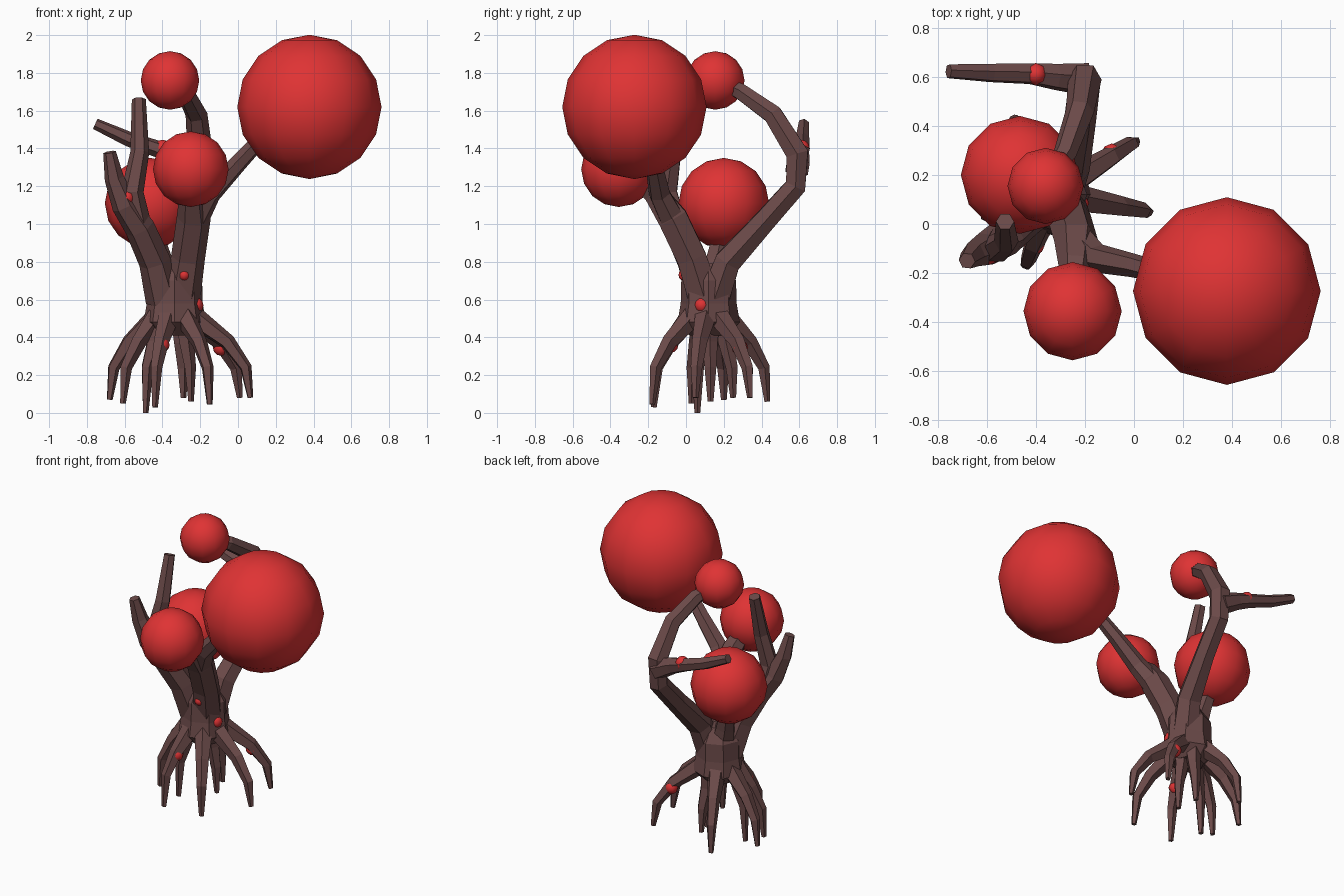
import bpy, bmesh, math
from mathutils import Vector


def material(name, col):
    m = bpy.data.materials.new(name)
    m.diffuse_color = (*col, 1)
    return m


BARK = material("dark bark", (0.147, 0.068, 0.066))
RED = material("red foliage", (0.74, 0.033, 0.034))


def finish(bm, name, mat, smooth):
    bmesh.ops.recalc_face_normals(bm, faces=bm.faces)
    me = bpy.data.meshes.new(name)
    bm.to_mesh(me)
    bm.free()
    me.materials.append(mat)
    for p in me.polygons:
        p.use_smooth = smooth
    ob = bpy.data.objects.new(name, me)
    bpy.context.collection.objects.link(ob)
    return ob


def limb(name, pts, sides=6):
    """Tapered faceted tube through (x, y, z, radius) points."""
    P = [Vector(p[:3]) for p in pts]
    bm = bmesh.new()
    rings, side = [], Vector((1, 0, 0))
    for i, p in enumerate(P):
        t = (P[min(i + 1, len(P) - 1)] - P[max(i - 1, 0)]).normalized()
        u = side - t * side.dot(t)
        if u.length < 0.2:
            u = t.orthogonal()
        u.normalize()
        side = u
        v = t.cross(u)
        rings.append([bm.verts.new(p + pts[i][3] * (u * math.cos(a) + v * math.sin(a)))
                      for a in (2 * math.pi * k / sides for k in range(sides))])
    for a, b in zip(rings, rings[1:]):
        for k in range(sides):
            n = (k + 1) % sides
            bm.faces.new((a[k], a[n], b[n], b[k]))
    bm.faces.new(rings[0])
    bm.faces.new(rings[-1])
    return finish(bm, name, BARK, False)


def ball(name, c, r, seg=12, rings=8):
    bm = bmesh.new()
    bmesh.ops.create_uvsphere(bm, u_segments=seg, v_segments=rings, radius=r)
    ob = finish(bm, name, RED, True)
    ob.location = c
    return ob


# Foliage balls
ball("foliage_large", (0.378, -0.273, 1.62), 0.382)
ball("foliage_front", (-0.25, -0.355, 1.29), 0.20)
ball("foliage_top", (-0.36, 0.155, 1.76), 0.155)
ball("foliage_middle", (-0.465, 0.20, 1.11), 0.24)

# Trunk
CX, CY = -0.335, 0.12
limb("trunk", [(CX, CY, 0.41, 0.10), (CX, CY, 0.48, 0.165), (CX, CY, 0.58, 0.148),
               (CX, CY, 0.70, 0.145), (CX, CY, 0.79, 0.09)], 8)

# Roots: leave the trunk sideways, then bend down to the tips
tips = [(0.065, 0.05, 0.08), (0.01, 0.34, 0.08), (-0.15, -0.18, 0.045), (-0.44, -0.17, 0.03),
        (-0.49, 0.06, 0.0), (-0.61, 0.03, 0.05), (-0.68, 0.20, 0.07), (-0.49, 0.43, 0.06),
        (-0.29, 0.25, 0.08), (-0.25, 0.13, 0.06)]
for i, (x, y, z) in enumerate(tips):
    d = Vector((x - CX, y - CY, 0))
    s = min(0.10 / d.length, 0.6)
    path = [(s, 0.51, 0.06), (max(0.70, s), 0.375, 0.043), (0.94, 0.24, 0.033), (1.0, z, 0.016)]
    limb(f"root_{i}", [(CX + d.x * f, CY + d.y * f, h, r) for f, h, r in path], 5)

# Back branch with its side twig
limb("back_branch", [(-0.29, 0.15, 0.60, 0.09), (-0.26, 0.22, 0.80, 0.08), (-0.22, 0.42, 1.02, 0.066),
                     (-0.20, 0.58, 1.20, 0.064), (-0.20, 0.59, 1.37, 0.068),
                     (-0.22, 0.46, 1.58, 0.058), (-0.28, 0.29, 1.70, 0.048), (-0.35, 0.18, 1.75, 0.03)])
limb("back_twig", [(-0.20, 0.59, 1.30, 0.07), (-0.32, 0.60, 1.36, 0.056),
                   (-0.42, 0.612, 1.395, 0.045), (-0.58, 0.615, 1.45, 0.04), (-0.755, 0.622, 1.53, 0.03)])

# Left branch, forked
limb("left_branch", [(-0.39, 0.09, 0.60, 0.10), (-0.44, 0.03, 0.80, 0.085), (-0.52, -0.05, 0.98, 0.08),
                     (-0.60, -0.10, 1.10, 0.07), (-0.655, -0.125, 1.24, 0.052), (-0.68, -0.15, 1.38, 0.034)])
limb("left_fork", [(-0.53, -0.06, 1.0, 0.07), (-0.56, -0.10, 1.17, 0.06),
                   (-0.52, -0.07, 1.38, 0.05), (-0.525, 0.01, 1.66, 0.037)])

# Front branch, forked to the two front balls
limb("front_branch", [(-0.30, 0.10, 0.60, 0.10), (-0.265, 0.03, 0.82, 0.09), (-0.235, -0.07, 1.03, 0.09),
                      (-0.24, -0.17, 1.17, 0.068), (-0.25, -0.30, 1.26, 0.05)])
limb("right_branch", [(-0.24, -0.06, 1.0, 0.075), (-0.15, -0.14, 1.16, 0.06),
                      (0.0, -0.17, 1.32, 0.048), (0.15, -0.21, 1.48, 0.04)])

# Short middle branch
limb("middle_branch", [(-0.36, 0.13, 0.62, 0.09), (-0.41, 0.16, 0.80, 0.065), (-0.46, 0.20, 1.0, 0.045)])

# Small red buds sunk in the bark, barely breaking the surface
for i, (x, y, z, r) in enumerate([(-0.285, -0.01, 0.73, 0.03), (-0.225, 0.085, 0.57, 0.042),
                                  (-0.405, -0.083, 0.36, 0.043), (-0.09, 0.285, 0.345, 0.043),
                                  (-0.40, 0.61, 1.40, 0.046), (-0.59, -0.125, 1.14, 0.042)]):
    ball(f"bud_{i}", (x, y, z), r, 8, 6)
